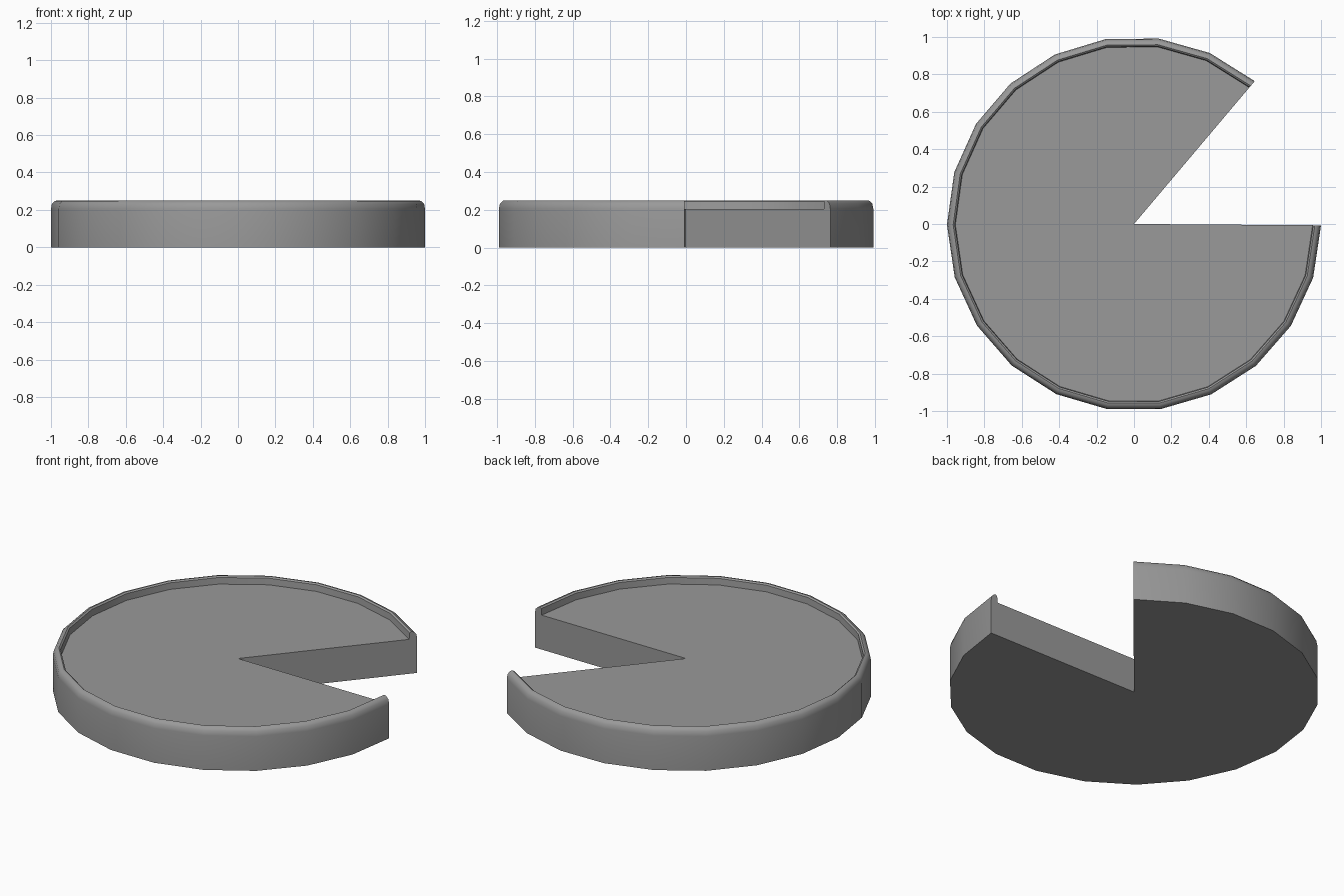
import bpy, bmesh
from math import radians, cos, sin

cube = bpy.data.objects.get("Cube")
if cube:
    bpy.data.objects.remove(cube, do_unlink=True)

# One plain grey material
grey = bpy.data.materials.new("plain grey")
grey.use_nodes = True
colour = (0.32, 0.32, 0.32, 1)
grey.diffuse_color = colour
grey.node_tree.nodes["Principled BSDF"].inputs["Base Color"].default_value = colour

RADIUS, FLOOR, TOP = 1.0, 0.205, 0.25
START, END, STEPS = radians(49.8), radians(359.6), 19

# Half section: underside, outer wall, rounded rim, inner wall, floor
profile = [(0, 0), (RADIUS, 0), (RADIUS, 0.205), (0.995, 0.232), (0.98, 0.247),
           (0.967, TOP), (0.958, 0.243), (0.955, FLOOR), (0, FLOOR)]

# Sweep the section around the axis, leaving the wedge open
bm = bmesh.new()
rings = []
for i in range(STEPS + 1):
    a = START + (END - START) * i / STEPS
    rings.append([bm.verts.new((r * cos(a), r * sin(a), z)) for r, z in profile])
for near, far in zip(rings, rings[1:]):
    for j in range(len(profile) - 1):
        bm.faces.new((near[j], far[j], far[j + 1], near[j + 1]))

# Close both sides of the wedge
bm.faces.new(rings[0])
bm.faces.new(rings[-1][::-1])
bmesh.ops.remove_doubles(bm, verts=bm.verts, dist=0.0005)
bmesh.ops.recalc_face_normals(bm, faces=bm.faces)

mesh = bpy.data.meshes.new("open_wedge_tray")
bm.to_mesh(mesh)
bm.free()
mesh.materials.append(grey)
tray = bpy.data.objects.new("open_wedge_tray", mesh)
bpy.context.collection.objects.link(tray)

# Smooth wall and rim, crisp cut edges
bpy.ops.object.select_all(action="DESELECT")
tray.select_set(True)
bpy.context.view_layer.objects.active = tray
bpy.ops.object.shade_smooth_by_angle(angle=radians(40))
